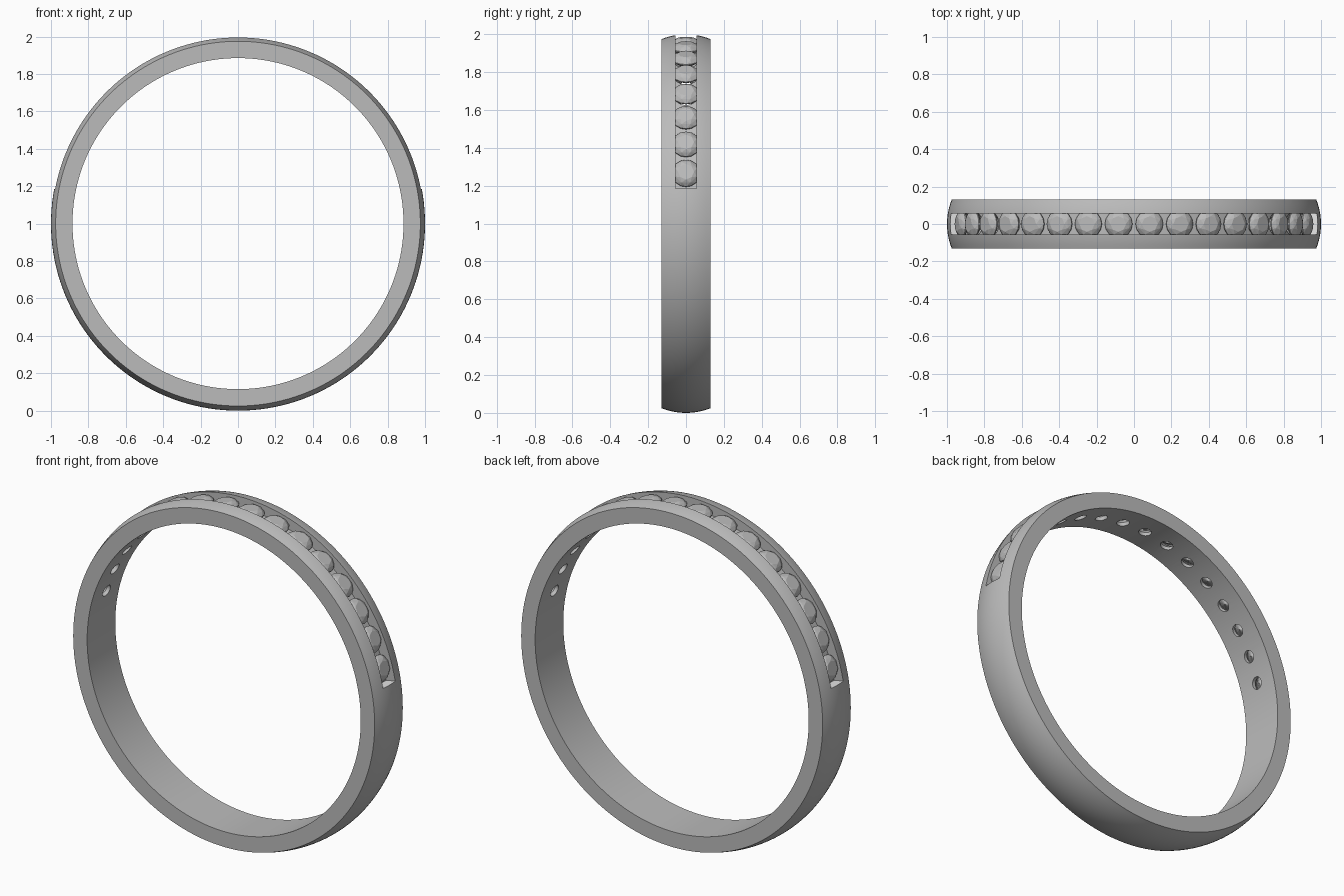
import bpy, bmesh, math
from mathutils import Matrix, Vector

CENTRE = Vector((0, 0, 1))
STONES = 16
STEP = math.radians(9.85)
CHANNEL_END = math.radians(79.3)   # measured from the top of the band
GIRDLE = 0.956                     # distance of the stone girdles from the centre

cube = bpy.data.objects.get("Cube")
if cube:
    bpy.data.objects.remove(cube, do_unlink=True)


def material(name, value):
    mat = bpy.data.materials.new(name)
    mat.use_nodes = True
    colour = (value, value, value, 1)
    mat.diffuse_color = colour
    mat.node_tree.nodes["Principled BSDF"].inputs["Base Color"].default_value = colour
    return mat


metal = material("grey metal", 0.5)
stone_grey = material("grey stone", 0.5)
bright = material("bright channel end", 0.93)


def make_object(name, bm, *mats):
    bmesh.ops.recalc_face_normals(bm, faces=bm.faces[:])
    mesh = bpy.data.meshes.new(name)
    bm.to_mesh(mesh)
    bm.free()
    for mat in mats:
        mesh.materials.append(mat)
    obj = bpy.data.objects.new(name, mesh)
    bpy.context.collection.objects.link(obj)
    return obj


def sweep(profile, start, end, count, closed):
    """Turn a (radius, y) outline around the band's axis; angle 0 is the top."""
    bm = bmesh.new()
    rings = []
    for i in range(count if closed else count + 1):
        a = start + (end - start) * i / count
        rings.append([bm.verts.new((r * math.sin(a), y, 1 + r * math.cos(a)))
                      for r, y in profile])
    n = len(profile)
    for i in range(count):
        one, two = rings[i], rings[(i + 1) % len(rings)]
        for j in range(n):
            k = (j + 1) % n
            bm.faces.new((one[j], one[k], two[k], two[j]))
    if not closed:
        bm.faces.new(rings[0])
        bm.faces.new(rings[-1])
    return bm


def stone_matrix(index):
    angle = (index - (STONES - 1) / 2) * STEP
    return Matrix.Translation(CENTRE) @ Matrix.Rotation(angle, 4, 'Y')


# Band with a gently domed outside
profile = [(0.885, 0.13), (0.885, -0.13)]
for i in range(13):
    t = i / 6 - 1
    profile.append((1 - 0.025 * t * t, 0.13 * t))
band = make_object("band", sweep(profile, 0, math.tau, 160, True), metal, bright)

# Cutter for the channel across the top
channel = [(0.935, -0.056), (1.1, -0.056), (1.1, 0.056), (0.935, 0.056)]
channel_cutter = make_object(
    "channel_cutter", sweep(channel, -CHANNEL_END, CHANNEL_END, 72, False))

# Cutters for the tapered seats and the round holes below them
bm = bmesh.new()
seat = [(0.034, 0.86), (0.034, 0.905), (0.073, 0.95), (0.073, 0.962)]
SIDES = 24
for s in range(STONES):
    m = stone_matrix(s)
    rings = [[bm.verts.new(m @ Vector((r * math.cos(math.tau * k / SIDES),
                                       r * math.sin(math.tau * k / SIDES), h)))
              for k in range(SIDES)] for r, h in seat]
    for low, high in zip(rings, rings[1:]):
        for k in range(SIDES):
            n = (k + 1) % SIDES
            bm.faces.new((low[k], low[n], high[n], high[k]))
    bm.faces.new(rings[0])
    bm.faces.new(rings[-1])
seat_cutter = make_object("seat_cutter", bm)

for cutter in (channel_cutter, seat_cutter):
    cutter.hide_render = True
    mod = band.modifiers.new(cutter.name, 'BOOLEAN')
    mod.operation = 'DIFFERENCE'
    mod.solver = 'EXACT'
    mod.object = cutter

# Keep the cut result and drop the cutters
bpy.context.view_layer.update()
graph = bpy.context.evaluated_depsgraph_get()
cut_mesh = bpy.data.meshes.new_from_object(band.evaluated_get(graph))
band.modifiers.clear()
band.data = cut_mesh
for cutter in (channel_cutter, seat_cutter):
    bpy.data.objects.remove(cutter, do_unlink=True)

# Bright end walls of the channel
for face in cut_mesh.polygons:
    c = face.center - CENTRE
    angle = math.atan2(abs(c.x), c.z)
    radial = Vector((c.x, 0, c.z)).normalized()
    tangent = Vector((radial.z, 0, -radial.x))
    is_end = (abs(angle - CHANNEL_END) < 0.005 and abs(c.y) < 0.056
              and abs(face.normal.dot(tangent)) > 0.95)
    face.material_index = 1 if is_end else 0

bpy.ops.object.select_all(action='DESELECT')
band.select_set(True)
bpy.context.view_layer.objects.active = band
bpy.ops.object.shade_smooth_by_angle(angle=math.radians(30))

# Brilliant-cut stones: tiers of points wrapped into flat facets
# tier: radius, height from girdle, point count, turn in half steps
TIERS = [(0.042, 0.030, 8, 0), (0.061, 0.020, 8, 1), (0.074, 0.003, 16, 0),
         (0.074, -0.003, 16, 0), (0.003, -0.055, 8, 0)]
bm = bmesh.new()
for radius, height, count, turn in TIERS:
    for k in range(count):
        a = math.tau * (k + turn / 2) / count
        bm.verts.new((radius * math.cos(a), radius * math.sin(a), GIRDLE + height))
bmesh.ops.convex_hull(bm, input=bm.verts[:])
first = make_object("stone_1", bm, stone_grey)
for s in range(STONES):
    stone = first if s == 0 else bpy.data.objects.new(f"stone_{s + 1}", first.data)
    if s:
        bpy.context.collection.objects.link(stone)
    stone.matrix_world = stone_matrix(s)
